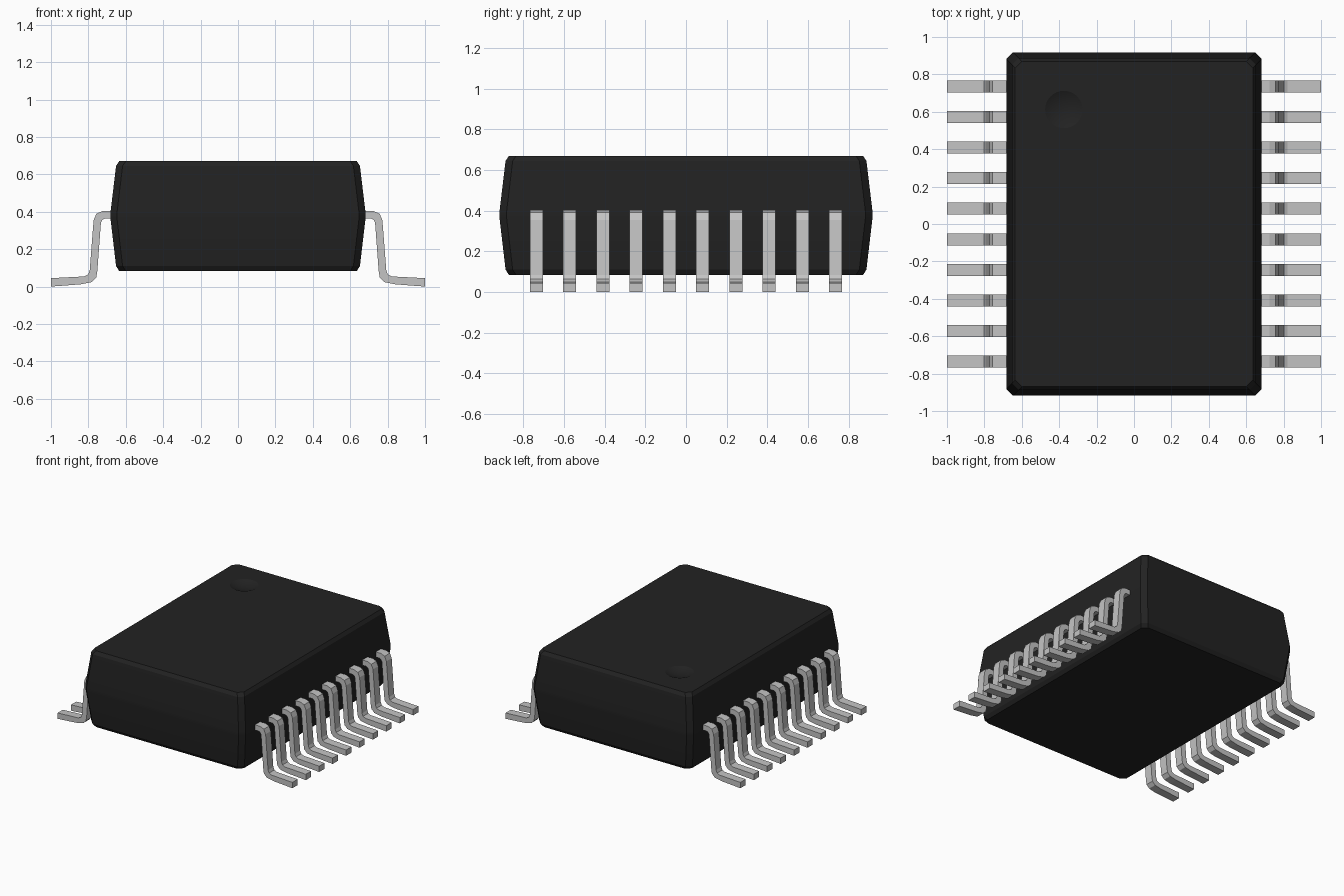
import bpy
import bmesh
import math

old = bpy.data.objects.get("Cube")
if old:
    bpy.data.objects.remove(old, do_unlink=True)


def material(name, value, roughness):
    m = bpy.data.materials.new(name)
    m.use_nodes = True
    color = (value, value, value, 1)
    m.diffuse_color = color
    bsdf = m.node_tree.nodes["Principled BSDF"]
    bsdf.inputs["Base Color"].default_value = color
    bsdf.inputs["Roughness"].default_value = roughness
    return m


black = material("black_plastic", 0.016, 0.6)
silver = material("silver_metal", 0.55, 0.5)


def make_object(name, bm, mat):
    bmesh.ops.recalc_face_normals(bm, faces=bm.faces)
    mesh = bpy.data.meshes.new(name)
    bm.to_mesh(mesh)
    bm.free()
    mesh.materials.append(mat)
    obj = bpy.data.objects.new(name, mesh)
    bpy.context.collection.objects.link(obj)
    return obj


def select_only(obj):
    bpy.ops.object.select_all(action='DESELECT')
    obj.select_set(True)
    bpy.context.view_layer.objects.active = obj


# Package body: stacked rectangles with clipped corners, (height, inset)
LAYERS = [(0.083, 0.047), (0.11, 0.03), (0.365, 0), (0.395, 0),
          (0.645, 0.03), (0.67, 0.047)]
HALF_X, HALF_Y, CLIP = 0.682, 0.917, 0.035
bm = bmesh.new()
rings = []
for z, inset in LAYERS:
    x, y = HALF_X - inset, HALF_Y - inset
    ring = []
    for sx, sy in ((1, 1), (-1, 1), (-1, -1), (1, -1)):
        pair = [(sx * x, sy * (y - CLIP)), (sx * (x - CLIP), sy * y)]
        if sx * sy < 0:
            pair.reverse()
        ring += [bm.verts.new((px, py, z)) for px, py in pair]
    rings.append(ring)
for low, high in zip(rings, rings[1:]):
    n = len(low)
    for i in range(n):
        j = (i + 1) % n
        bm.faces.new((low[i], low[j], high[j], high[i]))
bm.faces.new(rings[0])
bm.faces.new(rings[-1])
body = make_object("package_body", bm, black)

# Shallow round orientation dimple cut into the top
R, DEPTH = 0.1, 0.022
sphere_r = (R * R + DEPTH * DEPTH) / (2 * DEPTH)
bm = bmesh.new()
bmesh.ops.create_uvsphere(bm, u_segments=32, v_segments=80, radius=sphere_r)
cutter = make_object("dimple_cutter", bm, black)
cutter.location = (-0.375, 0.612, 0.67 - DEPTH + sphere_r)
cutter.hide_render = True
cut = body.modifiers.new("dimple", 'BOOLEAN')
cut.operation = 'DIFFERENCE'
cut.solver = 'EXACT'
cut.object = cutter
select_only(body)
bpy.ops.object.modifier_apply(modifier=cut.name)
bpy.data.objects.remove(cutter, do_unlink=True)
select_only(body)
bpy.ops.object.shade_smooth_by_angle(angle=math.radians(20))

# Gull-wing lead profile in x and z, extruded along y
PROFILE = [(0.64, 0.403), (0.725, 0.403), (0.757, 0.39), (0.772, 0.355),
           (0.793, 0.085), (0.802, 0.064), (0.822, 0.054), (1, 0.045),
           (1, 0), (0.84, 0.012), (0.782, 0.024), (0.758, 0.048),
           (0.752, 0.085), (0.733, 0.34), (0.725, 0.357), (0.712, 0.363),
           (0.64, 0.363)]
PINS, SPAN, WIDTH = 10, 0.735, 0.064


def make_pin(name, side, y):
    bm = bmesh.new()
    face = bm.faces.new([bm.verts.new((side * x, y - WIDTH / 2, z))
                         for x, z in PROFILE])
    ext = bmesh.ops.extrude_face_region(bm, geom=[face])
    verts = [v for v in ext["geom"] if isinstance(v, bmesh.types.BMVert)]
    bmesh.ops.translate(bm, verts=verts, vec=(0, WIDTH, 0))
    make_object(name, bm, silver)


for side, label in ((1, "left"), (-1, "right")):
    for i in range(PINS):
        make_pin(f"{label}_pin_{i + 1}", side, -SPAN + 2 * SPAN * i / (PINS - 1))
